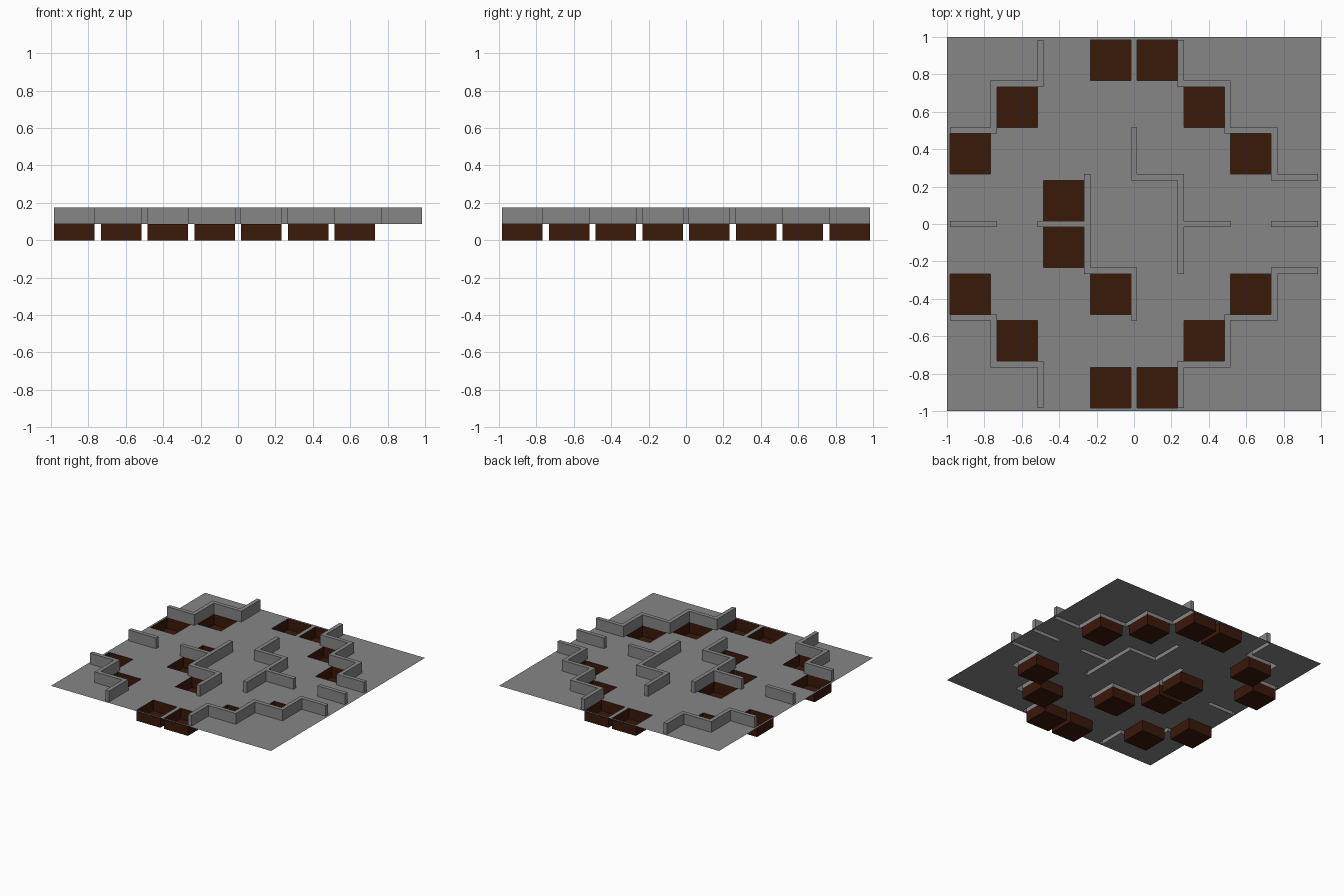
import bpy, bmesh, math

if "Cube" in bpy.data.objects:
    bpy.data.objects.remove(bpy.data.objects["Cube"])

PITCH, T = 0.25, 0.0333          # square pitch and wall thickness
FLOOR, TOP = 0.088, 0.1765       # board level and wall top

# Grid lines: strips alternate wall slot (even index) and square (odd index)
lines = []
for k in range(-4, 5):
    lines += [max(-1, k * PITCH - T / 2), min(1, k * PITCH + T / 2)]
N = len(lines) - 1


def material(name, r, g, b):
    mat = bpy.data.materials.new(name)
    mat.diffuse_color = (r, g, b, 1)
    mat.use_nodes = True
    mat.node_tree.nodes["Principled BSDF"].inputs["Base Color"].default_value = mat.diffuse_color
    return mat


def shell(name, cells, cap_z, base_z, mat, tidy=True):
    """Faces at cap_z over the cells, with sides to base_z around their outline."""
    bm = bmesh.new()
    for i, j in sorted(cells):
        x0, x1, y0, y1 = lines[i], lines[i + 1], lines[j], lines[j + 1]
        ring = [(x0, y0), (x1, y0), (x1, y1), (x0, y1)]
        bm.faces.new([bm.verts.new((x, y, cap_z)) for x, y in ring])
        if base_z is None:
            continue
        for e, (di, dj) in enumerate([(0, -1), (1, 0), (0, 1), (-1, 0)]):
            if (i + di, j + dj) not in cells:
                a, b = ring[e], ring[(e + 1) % 4]
                bm.faces.new([bm.verts.new(p) for p in (
                    (*a, base_z), (*b, base_z), (*b, cap_z), (*a, cap_z))])
    bmesh.ops.remove_doubles(bm, verts=bm.verts[:], dist=1e-5)
    if tidy:
        bmesh.ops.dissolve_limit(bm, angle_limit=math.radians(1),
                                 verts=bm.verts[:], edges=bm.edges[:])
    me = bpy.data.meshes.new(name)
    bm.to_mesh(me)
    bm.free()
    me.materials.append(mat)
    ob = bpy.data.objects.new(name, me)
    bpy.context.collection.objects.link(ob)
    return ob


# Wall paths in square units, centred on the board
left = [(-2, 4), (-2, 3), (-3, 3), (-3, 2), (-4, 2)]
right = [(1, 4), (1, 3), (2, 3), (2, 2), (3, 2), (3, 1), (4, 1)]
paths = [left, right]
paths += [[(x, -y) for x, y in p] for p in (left, right)]
inner = [[(0, 2), (0, 1), (1, 1), (1, -1)], [(1, 0), (2, 0)], [(3, 0), (4, 0)]]
paths += inner + [[(-x, -y) for x, y in p] for p in inner]

walls = set()
for path in paths:
    for (xa, ya), (xb, yb) in zip(path, path[1:]):
        for i in range(2 * min(xa, xb) + 8, 2 * max(xa, xb) + 9):
            for j in range(2 * min(ya, yb) + 8, 2 * max(ya, yb) + 9):
                if 0 < i < N - 1 and 0 < j < N - 1:
                    walls.add((i, j))

# Pits: mirrored squares front to back, plus one single pit
pits = set()
for x, y in [(-1, 3), (0, 3), (-3, 2), (1, 2), (-4, 1), (2, 1), (-2, 0)]:
    pits |= {(2 * x + 9, 2 * y + 9), (2 * x + 9, 2 * (-1 - y) + 9)}
pits.add((2 * -1 + 9, 2 * -2 + 9))

grey = material("mid_grey", 0.24, 0.24, 0.24)
brown = material("dark_brown", 0.042, 0.009, 0.003)

# Board floor with openings, raised walls, sunken pits
floor = {(i, j) for i in range(N) for j in range(N)} - walls - pits
shell("board_floor", floor, FLOOR, None, grey, tidy=False)
shell("maze_walls", walls, TOP, FLOOR, grey)
shell("pits", pits, 0.0, FLOOR, brown)
